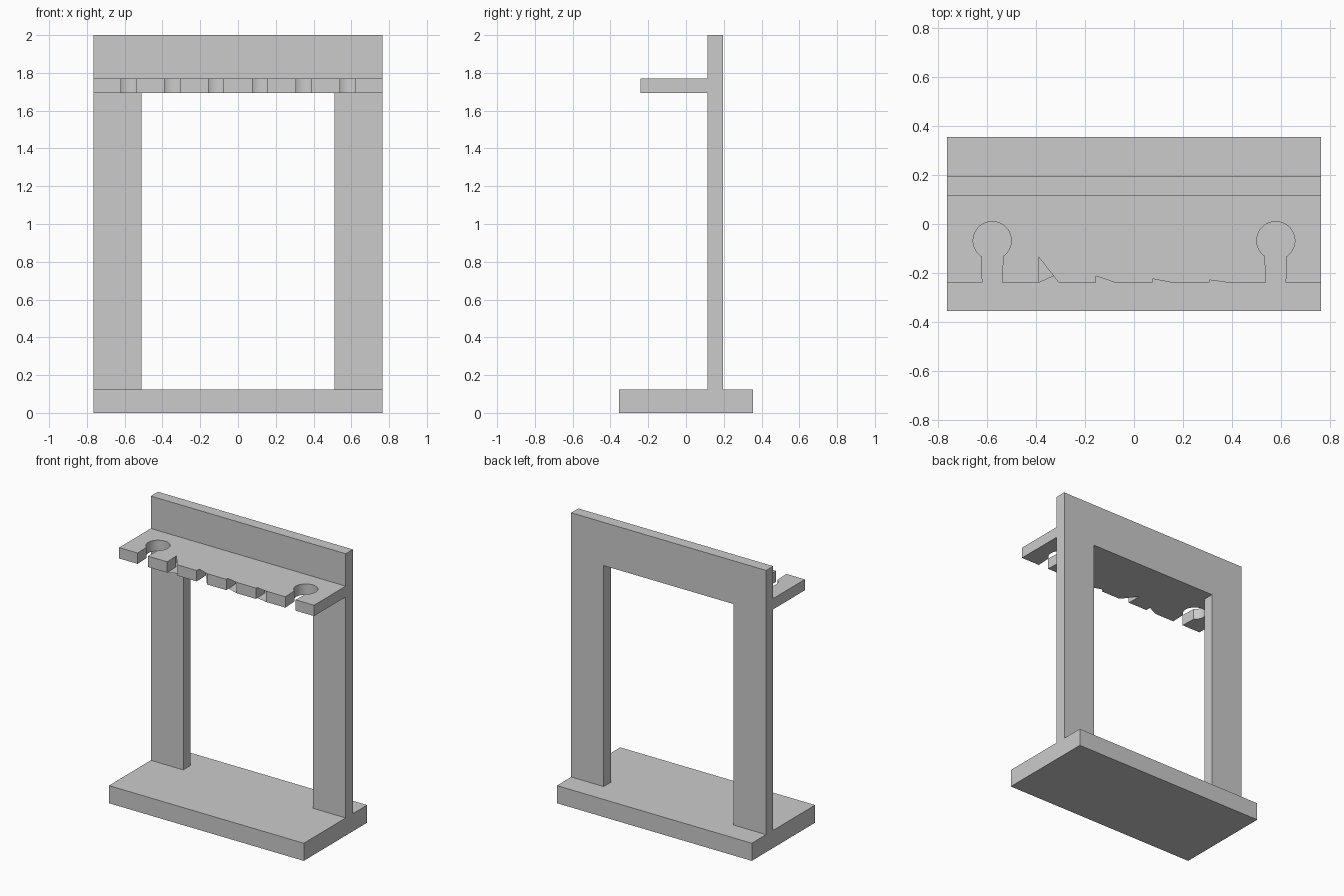
import bpy, bmesh
from math import cos, sin, radians

if "Cube" in bpy.data.objects:
    bpy.data.objects.remove(bpy.data.objects["Cube"])

HALF_W = 0.765
SHELF_FRONT, SHELF_BACK = -0.24, 0.115
SHELF_LO, SHELF_HI = 1.693, 1.77
SLOTS = [-0.58 + 0.232 * i for i in range(6)]
NECK, NECK_TOP = 0.04, -0.133


def finish(name, bm):
    mesh = bpy.data.meshes.new(name)
    bm.to_mesh(mesh)
    bm.free()
    obj = bpy.data.objects.new(name, mesh)
    bpy.context.collection.objects.link(obj)
    return obj


def add_prism(name, outline, y0, y1):
    """Extrude an x/z outline from y0 to y1."""
    bm = bmesh.new()
    face = bm.faces.new([bm.verts.new((x, y0, z)) for x, z in outline])
    ext = bmesh.ops.extrude_face_region(bm, geom=[face])
    moved = [v for v in ext["geom"] if isinstance(v, bmesh.types.BMVert)]
    bmesh.ops.translate(bm, verts=moved, vec=(0, y1 - y0, 0))
    bmesh.ops.recalc_face_normals(bm, faces=bm.faces)
    return finish(name, bm)


def keyhole(cx):
    """Neck plus round pocket, walked from left to right."""
    arc = [radians(235 - 290 * i / 28) for i in range(29)]
    return ([(cx - NECK, SHELF_FRONT)]
            + [(cx + 0.078 * cos(a), -0.068 + 0.078 * sin(a)) for a in arc]
            + [(cx + NECK, SHELF_FRONT)])


def notch(cx, fan):
    """Small triangular gap left where a cap covers an inner keyhole."""
    left, right = cx - NECK, cx + NECK
    ax = SLOTS[fan] - NECK - 0.003

    def line_y(x, end):
        return SHELF_FRONT + (NECK_TOP - SHELF_FRONT) * (x - end) / (ax - end)

    if cx < SLOTS[fan] - 0.01:
        tip = (right, line_y(right, left))
    elif cx > SLOTS[fan] + 0.01:
        tip = (left, line_y(left, right))
    else:
        tip = (ax, NECK_TOP)
    return [(left, SHELF_FRONT), tip, (right, SHELF_FRONT)]


def shelf_outline(hole):
    pts = [(-HALF_W, SHELF_BACK), (-HALF_W, SHELF_FRONT)]
    for i, cx in enumerate(SLOTS):
        pts += hole(i, cx)
    return pts + [(HALF_W, SHELF_FRONT), (HALF_W, SHELF_BACK)]


def cap_outline(fan):
    return shelf_outline(
        lambda i, cx: keyhole(cx) if i in (0, 5) else notch(cx, fan))


# Base slab
add_prism("base", [(-HALF_W, 0), (HALF_W, 0), (HALF_W, 0.125), (-HALF_W, 0.125)],
          -0.355, 0.355)

# Upright frame: two legs joined by the top board
add_prism("upright_frame", [
    (-HALF_W, 0.125), (-0.51, 0.125), (-0.51, SHELF_LO), (0.51, SHELF_LO),
    (0.51, 0.125), (HALF_W, 0.125), (HALF_W, 2), (-HALF_W, 2)],
    SHELF_BACK, 0.195)

# Holder shelf: walls follow all six keyholes
bm = bmesh.new()
walls = shelf_outline(lambda i, cx: keyhole(cx))
low = [bm.verts.new((x, y, SHELF_LO)) for x, y in walls]
high = [bm.verts.new((x, y, SHELF_HI)) for x, y in walls]
for i in range(len(walls) - 1):
    bm.faces.new((low[i], low[i + 1], high[i + 1], high[i]))

# Shelf caps: open at the end keyholes, notched over the inner four
bm.faces.new([bm.verts.new((x, y, SHELF_HI)) for x, y in cap_outline(1)])
bm.faces.new([bm.verts.new((x, y, SHELF_LO)) for x, y in reversed(cap_outline(2))])
shelf = finish("holder_shelf", bm)

bpy.ops.object.select_all(action='DESELECT')
shelf.select_set(True)
bpy.context.view_layer.objects.active = shelf
bpy.ops.object.shade_smooth_by_angle(angle=radians(30))
